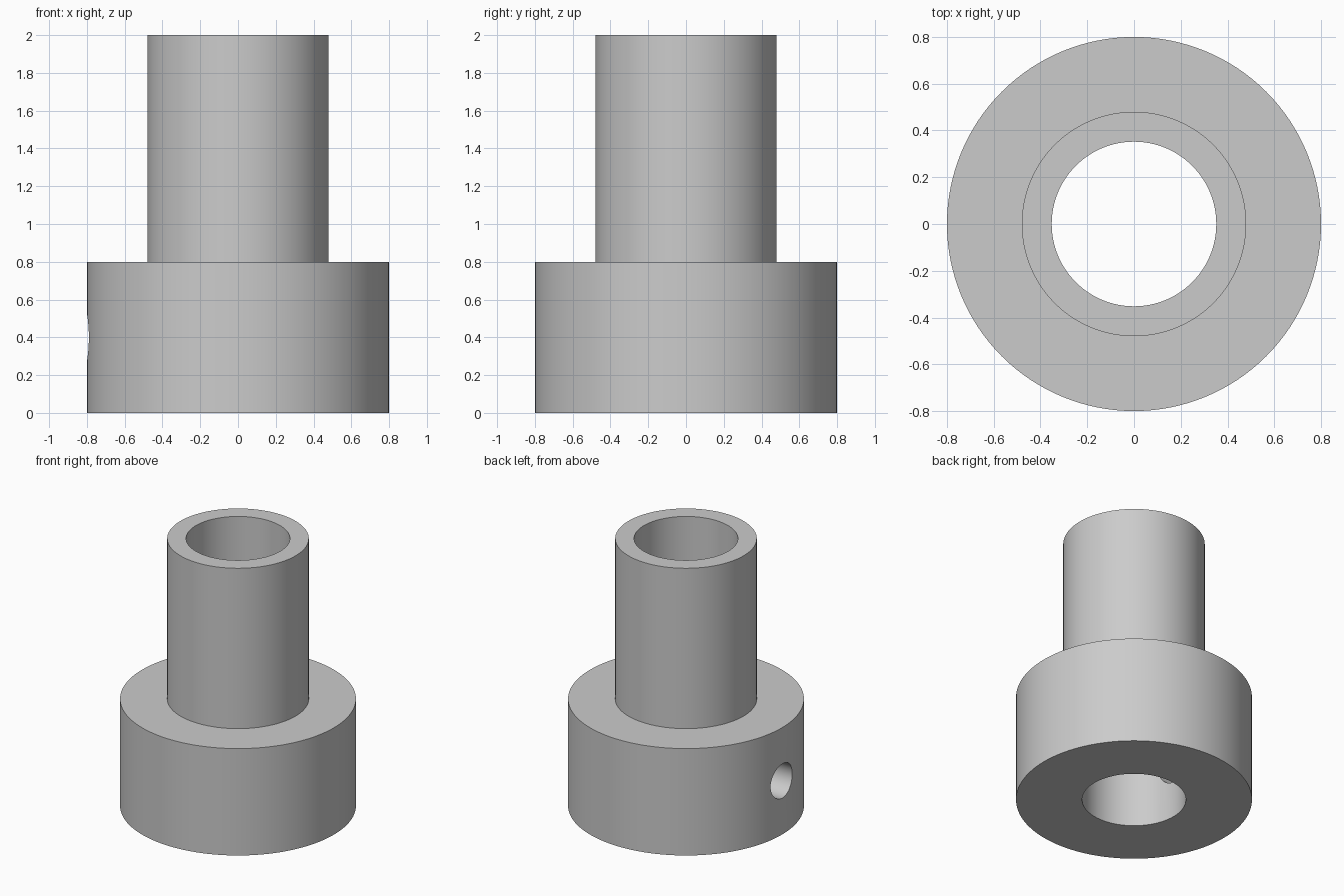
import bpy
import bmesh
from math import pi, radians
from mathutils import Matrix

SEGMENTS = 128
BORE, TUBE, FLANGE = 0.352, 0.48, 0.8
FLANGE_TOP, HEIGHT = 0.8, 2.0
HOLE_RADIUS, HOLE_Z = 0.128, 0.4

cube = bpy.data.objects.get("Cube")
if cube:
    bpy.data.objects.remove(cube, do_unlink=True)


def make_object(name, bm):
    bmesh.ops.recalc_face_normals(bm, faces=bm.faces)
    mesh = bpy.data.meshes.new(name)
    bm.to_mesh(mesh)
    bm.free()
    obj = bpy.data.objects.new(name, mesh)
    bpy.context.collection.objects.link(obj)
    return obj


# Flanged sleeve: closed wall profile turned around the z axis
profile = [(BORE, 0), (FLANGE, 0), (FLANGE, FLANGE_TOP),
           (TUBE, FLANGE_TOP), (TUBE, HEIGHT), (BORE, HEIGHT)]
bm = bmesh.new()
verts = [bm.verts.new((r, 0, z)) for r, z in profile]
edges = [bm.edges.new((v, verts[i - 1])) for i, v in enumerate(verts)]
bmesh.ops.spin(bm, geom=verts + edges, cent=(0, 0, 0), axis=(0, 0, 1),
               angle=2 * pi, steps=SEGMENTS, use_merge=True)
bmesh.ops.remove_doubles(bm, verts=bm.verts, dist=0.0001)
sleeve = make_object("flanged_sleeve", bm)

# Radial set screw hole through one wall of the flange
bm = bmesh.new()
bmesh.ops.create_cone(bm, cap_ends=True, segments=48, radius1=HOLE_RADIUS,
                      radius2=HOLE_RADIUS, depth=0.9,
                      matrix=Matrix.Translation((-0.6, 0, HOLE_Z))
                      @ Matrix.Rotation(pi / 2, 4, 'Y'))
cutter = make_object("screw_hole_cutter", bm)
cutter.hide_render = True

cut = sleeve.modifiers.new("screw_hole", 'BOOLEAN')
cut.operation = 'DIFFERENCE'
cut.solver = 'EXACT'
cut.object = cutter

bpy.ops.object.select_all(action='DESELECT')
sleeve.select_set(True)
bpy.context.view_layer.objects.active = sleeve
bpy.ops.object.modifier_apply(modifier=cut.name)
bpy.data.objects.remove(cutter, do_unlink=True)

# Plain grey finish with crisp rims
grey = bpy.data.materials.new("plain_grey")
grey.use_nodes = True
colour = (0.6, 0.6, 0.6, 1)
grey.diffuse_color = colour
grey.node_tree.nodes["Principled BSDF"].inputs["Base Color"].default_value = colour
sleeve.data.materials.clear()
sleeve.data.materials.append(grey)
bpy.ops.object.shade_smooth_by_angle(angle=radians(30))
